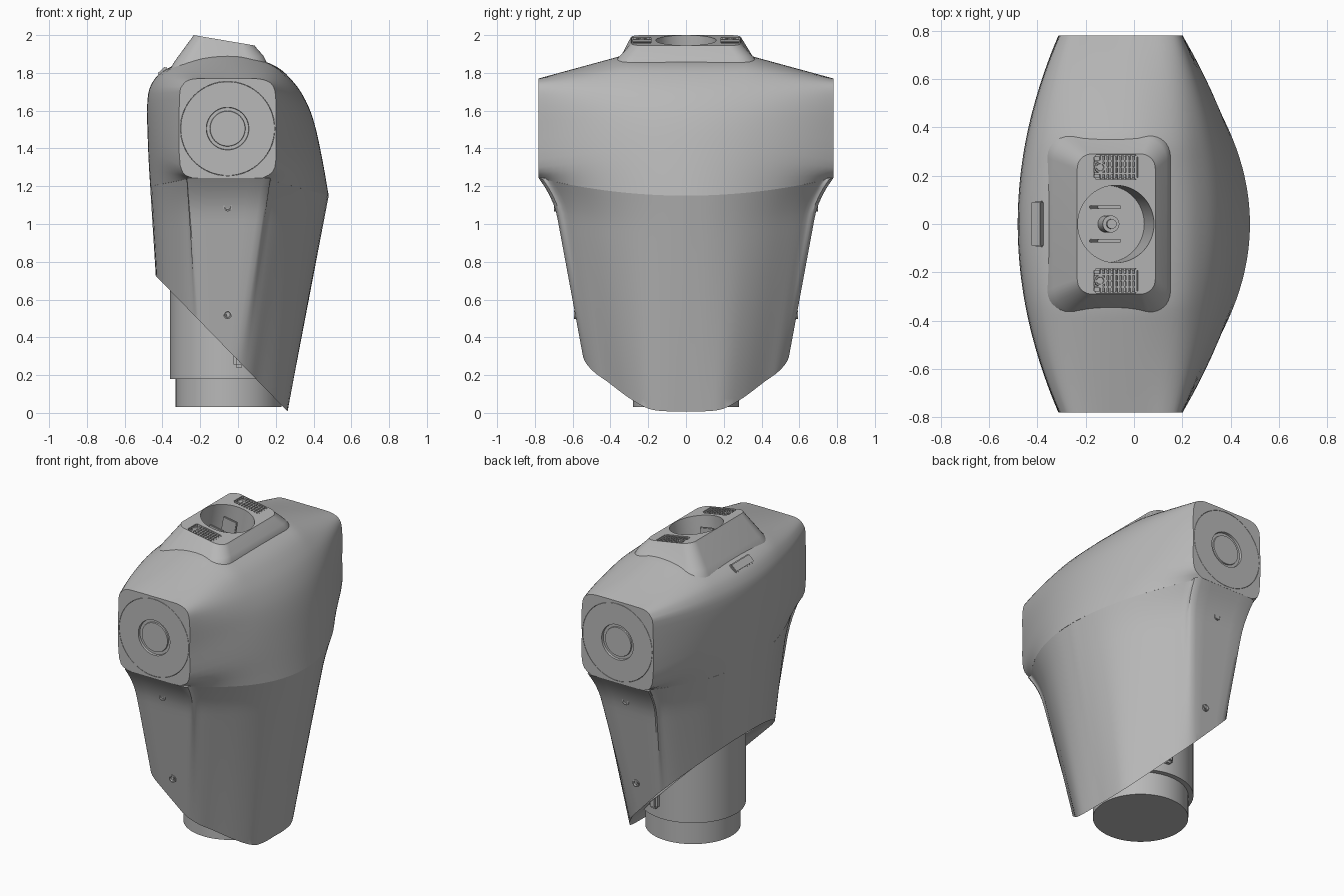
import bpy, bmesh, math
from mathutils import Vector, Matrix

cube = bpy.data.objects.get("Cube")
if cube:
    bpy.data.objects.remove(cube, do_unlink=True)

grey = bpy.data.materials.new("plain grey")
grey.use_nodes = True
grey.diffuse_color = (0.48, 0.48, 0.48, 1)
grey.node_tree.nodes["Principled BSDF"].inputs["Base Color"].default_value = (0.48, 0.48, 0.48, 1)


def finish(name, bm, angle=35):
    bmesh.ops.recalc_face_normals(bm, faces=bm.faces)
    mesh = bpy.data.meshes.new(name)
    bm.to_mesh(mesh)
    bm.free()
    ob = bpy.data.objects.new(name, mesh)
    bpy.context.collection.objects.link(ob)
    mesh.materials.append(grey)
    smooth(ob, angle)
    return ob


def smooth(ob, angle=35):
    bpy.ops.object.select_all(action='DESELECT')
    ob.select_set(True)
    bpy.context.view_layer.objects.active = ob
    bpy.ops.object.shade_smooth_by_angle(angle=math.radians(angle))


def spline(pts, n=4):
    """Smooth open curve through the points."""
    out = []
    for i in range(len(pts) - 1):
        p = [Vector(pts[min(max(j, 0), len(pts) - 1)]) for j in range(i - 1, i + 3)]
        for k in range(n):
            t = k / n
            out.append(p[1] + 0.5 * t * (p[2] - p[0] + t * (2 * p[0] - 5 * p[1] + 4 * p[2] - p[3]
                       + t * (3 * (p[1] - p[2]) + p[3] - p[0]))))
    return out + [Vector(pts[-1])]


def loft(rings):
    bm = bmesh.new()
    rows = [[bm.verts.new(c) for c in r] for r in rings]
    for a, b in zip(rows, rows[1:]):
        for i in range(len(a)):
            j = (i + 1) % len(a)
            bm.faces.new((a[i], a[j], b[j], b[i]))
    bm.faces.new(rows[0])
    bm.faces.new(rows[-1])
    return bm


def lathe(name, profile, matrix, n=64):
    """Revolve (radius, height) points about the local z axis."""
    rings = [[matrix @ Vector((r * math.cos(2 * math.pi * k / n), r * math.sin(2 * math.pi * k / n), h))
              for k in range(n)] for r, h in profile]
    return finish(name, loft(rings))


def box(name, size, matrix, bevel=0.0):
    bm = bmesh.new()
    bmesh.ops.create_cube(bm, size=1, matrix=Matrix.Diagonal((*size, 1)))
    if bevel:
        bmesh.ops.bevel(bm, geom=bm.edges[:], offset=bevel, segments=2, affect='EDGES')
    bm.transform(matrix)
    return finish(name, bm)


def cut(ob, cutters):
    for c in cutters:
        c.hide_render = True
        mod = ob.modifiers.new("cut", 'BOOLEAN')
        mod.operation, mod.solver, mod.object = 'DIFFERENCE', 'EXACT', c
        bpy.context.view_layer.objects.active = ob
        bpy.ops.object.modifier_apply(modifier=mod.name)
    smooth(ob)


def side(s, x, y, z):
    """Frame whose local z points out along the s*y direction."""
    return Matrix.Translation((x, s * y, z)) @ Matrix.Rotation(-s * math.pi / 2, 4, 'X')


END = 0.78

# Upper body: a chest profile that morphs to a rounded square at each shoulder
chest = [(.48, 1.15), (.445, 1.35), (.405, 1.53), (.36, 1.65), (.295, 1.75), (.2, 1.835), (.05, 1.885),
         (-.1, 1.892), (-.25, 1.87), (-.38, 1.82), (-.45, 1.755), (-.48, 1.65), (-.476, 1.4), (-.465, 1.2)]
shoulder = [(.13, 1.243), (.195, 1.3), (.2, 1.5), (.2, 1.66), (.183, 1.735), (.13, 1.765), (.05, 1.77),
            (-.06, 1.77), (-.17, 1.77), (-.25, 1.765), (-.293, 1.735), (-.31, 1.66), (-.306, 1.31), (-.24, 1.243)]
rings = []
for k in range(41):
    y = END * (k / 20 - 1)
    w = (y / END) ** 2
    top = max(0, (abs(y) - .33) / (END - .33))
    ring = []
    for c, e in zip(spline(chest), spline(shoulder)):
        h = min(max((c.y - 1.3) / .4, 0), 1)
        wz = w + (top - w) * h
        ring.append((c.x + (e.x - c.x) * w, y, c.y + (e.y - c.y) * wz))
    rings.append(ring)
upper_body = finish("upper_body", loft(rings))

# Lower body: horizontal sections whose top edge follows the lower edge of the upper body
front = [(.26, 0), (.26, .2), (.245, .4), (.18, .6), (.085, .8), (.025, .93), (-.06, 1)]
back = [(-.15, 1), (-.22, .94), (-.28, .8), (-.35, .5), (-.385, .25), (-.39, 0)]
plan = [(x, .48 - .35 * v * v, v, 1.15 + .093 * v * v) for x, v in front]
plan += [(x, -.465 + .225 * v * v, v, 1.2 + .043 * v * v) for x, v in back]
rings = []
for k in range(31):
    t = -.08 + 1.08 * k / 30
    width = .49 + .23 * t + .06 * max(0, (t - .83) / .17) ** 2
    half = [(p.x + (p.y - p.x) * t, min(p.z, 1) * width, p.w * t) for p in spline(plan)]
    rings.append(half + [(x, -y, z) for x, y, z in half[-2:0:-1]])
rings.append([(x * .7, y * .7, 1.32) for x, y, z in rings[-1]])
bm = loft(rings)
res = bmesh.ops.bisect_plane(bm, geom=bm.verts[:] + bm.edges[:] + bm.faces[:], plane_co=(.26, 0, .01),
                             plane_no=(-.71, 0, -.69), clear_outer=True)
rim = [e for e in res["geom_cut"] if isinstance(e, bmesh.types.BMEdge)]
cap = bmesh.ops.holes_fill(bm, edges=rim)["faces"]
bmesh.ops.recalc_face_normals(bm, faces=bm.faces)
bmesh.ops.inset_region(bm, faces=cap, thickness=.035, depth=0)
bmesh.ops.translate(bm, verts=list({v for f in cap for v in f.verts}), vec=(.012, 0, .012))
finish("lower_body", bm)

# Waist column
lathe("waist_column", [(.28, .03), (.28, .18), (.31, .18), (.31, .95)], Matrix.Translation((-.05, 0, 0)), 96)


# Neck plinth with a sloped top
def rounded(x0, x1, hy, r, z0, z1):
    pts = []
    for cx, cy, a in ((x1 - r, hy - r, 0), (x0 + r, hy - r, 90), (x0 + r, r - hy, 180), (x1 - r, r - hy, 270)):
        for k in range(9):
            t = math.radians(a + k * 90 / 8)
            x = cx + r * math.cos(t)
            pts.append((x, cy + r * math.sin(t), z0 + (z1 - z0) * (x - x0) / (x1 - x0)))
    return pts


neck_plinth = finish("neck_plinth", loft([
    rounded(-.375, .16, .405, .12, 1.78, 1.815), rounded(-.36, .15, .385, .11, 1.82, 1.86),
    rounded(-.335, .135, .355, .09, 1.862, 1.89), rounded(-.245, .095, .3, .07, 1.985, 1.935),
    rounded(-.235, .088, .29, .06, 2.0, 1.945)]), 45)

# Frame of the sloped neck face, then the neck opening and vent pockets
tilt = Matrix.Translation((-.075, 0, 1.972)) @ Matrix.Rotation(math.atan(.17), 4, 'Y')
neck_cutter = lathe("neck_cutter", [(.16, -.24), (.16, .1)], tilt)
pockets = [box("vent_cutter", (.185, .1, .05), tilt @ Matrix.Translation((0, s * .235, 0)), .008) for s in (-1, 1)]
cups = [lathe("cup_cutter", [(.25, -.03), (.25, .05)], side(s, -.055, END, 1.505)) for s in (-1, 1)]
cut(neck_plinth, [neck_cutter] + pockets)
cut(upper_body, [neck_cutter] + cups)
for c in [neck_cutter] + pockets + cups:
    bpy.data.objects.remove(c, do_unlink=True)

# Brackets inside the neck opening
for s in (-1, 1):
    box("neck_bracket", (.1, .015, .2), tilt @ Matrix.Translation((-.02, s * .07, -.14)), .004)
lathe("neck_pivot", [(.035, -.24), (.035, -.12), (.02, -.12), (.02, -.1)], tilt, 32)

for s in (-1, 1):
    # Vent grille and its small round sensor
    for k in range(9):
        box("vent_slat", (.009, .098, .02), tilt @ Matrix.Translation((-.06 + k * .018, s * .235, -.013)))
    for k in range(-1, 2):
        box("vent_crossbar", (.18, .007, .018), tilt @ Matrix.Translation((0, s * .235 + k * .026, -.014)))
    lathe("vent_sensor", [(.022, -.025), (.022, -.002), (.016, -.002), (.014, -.006)],
          tilt @ Matrix.Translation((-.066, s * .235, 0)), 24)
    # Shoulder joint disc with a ring groove
    lathe("shoulder_disc", [(.249, -.03), (.249, -.001), (.248, 0), (.113, 0), (.111, -.014), (.094, -.014),
                            (.092, -.006)], side(s, -.055, END, 1.505))
    # Side screws
    for z, y in ((1.09, .694), (.52, .589)):
        lathe("side_screw", [(.023, -.02), (.023, .005), (.017, .005), (.013, -.004), (.008, -.004), (.007, .001)],
              side(s, -.055, y, z), 24)
    # Hip brackets beside the column
    box("hip_bracket", (.06, .06, .3), Matrix.Translation((.005, s * .31, .39)), .015)

# Rear latch
box("rear_latch", (.06, .19, .02), Matrix.Translation((-.4, 0, 1.808)) @ Matrix.Rotation(-.75, 4, 'Y'), .006)
